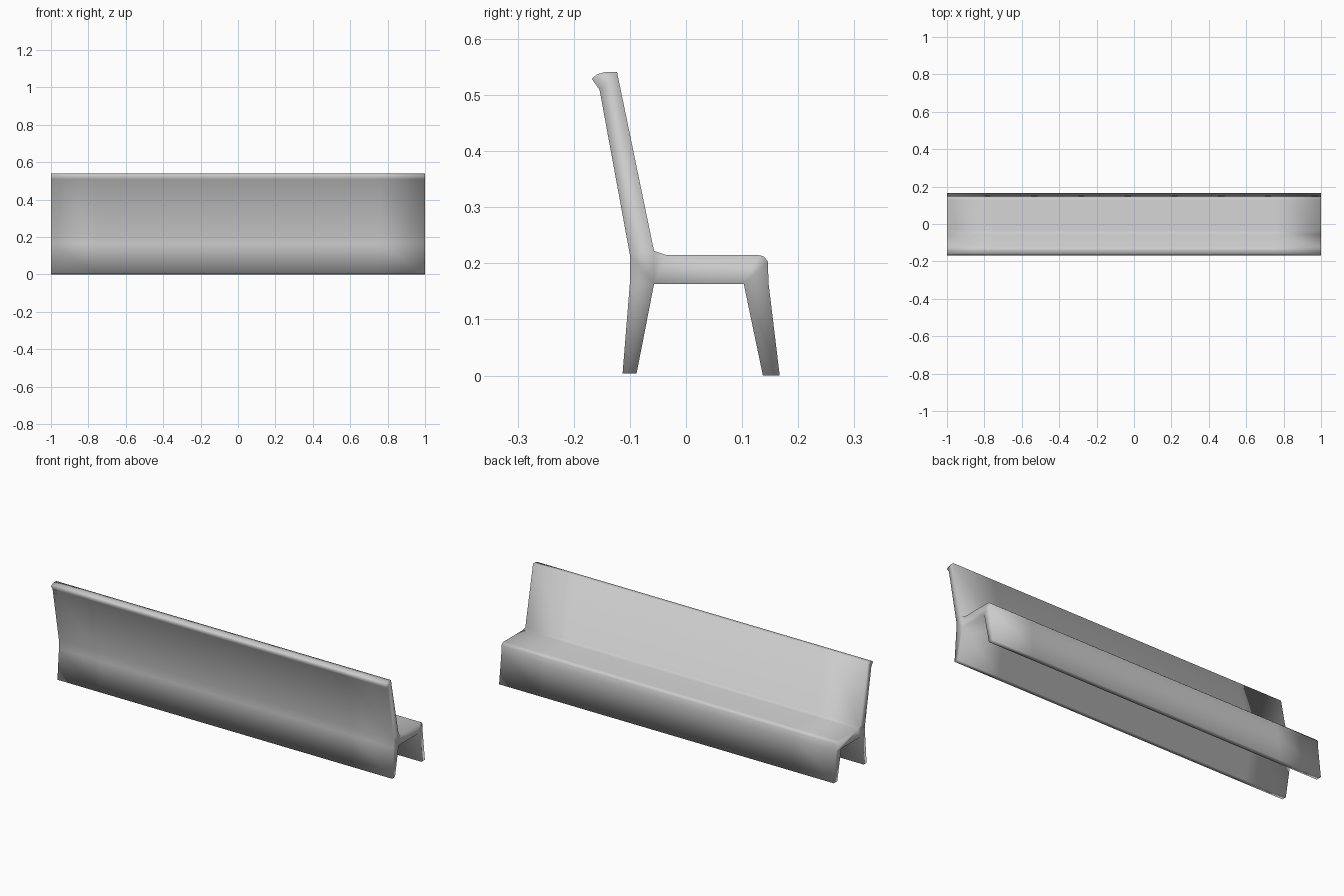
import bpy, bmesh

if "Cube" in bpy.data.objects:
    bpy.data.objects.remove(bpy.data.objects["Cube"])

# Side profile of the bench (y, z): rear leg, underside, front leg, seat, backrest, top lip
profile = [
    (-0.113, 0.004), (-0.088, 0.004), (-0.057, 0.163), (0.103, 0.163),
    (0.137, 0.0), (0.167, 0.0), (0.147, 0.165), (0.146, 0.203),
    (0.139, 0.212), (0.129, 0.215), (-0.036, 0.215), (-0.057, 0.222),
    (-0.123, 0.541), (-0.143, 0.541), (-0.158, 0.537), (-0.168, 0.529),
    (-0.154, 0.509), (-0.100, 0.215), (-0.100, 0.165),
]
SEGMENTS = 8

bm = bmesh.new()
rings = [[bm.verts.new((-1 + 2 * i / SEGMENTS, y, z)) for y, z in profile]
         for i in range(SEGMENTS + 1)]

# Long skin between neighbouring cross-sections
n = len(profile)
for a, b in zip(rings, rings[1:]):
    for j in range(n):
        k = (j + 1) % n
        bm.faces.new((a[j], a[k], b[k], b[j]))

# End caps, divided into leg, seat and backrest regions
regions = [(0, 1, 2, 18), (3, 4, 5, 6), (2, 3, 6, 7, 8, 9, 10),
           (18, 2, 10, 11, 17), (17, 11, 12, 16), (16, 12, 13, 14, 15)]
for ring in (rings[0], rings[-1]):
    for region in regions:
        bm.faces.new([ring[i] for i in region])

bmesh.ops.recalc_face_normals(bm, faces=bm.faces)
mesh = bpy.data.meshes.new("bench")
bm.to_mesh(mesh)
bm.free()
mesh.shade_smooth()

bench = bpy.data.objects.new("bench", mesh)
bpy.context.collection.objects.link(bench)
